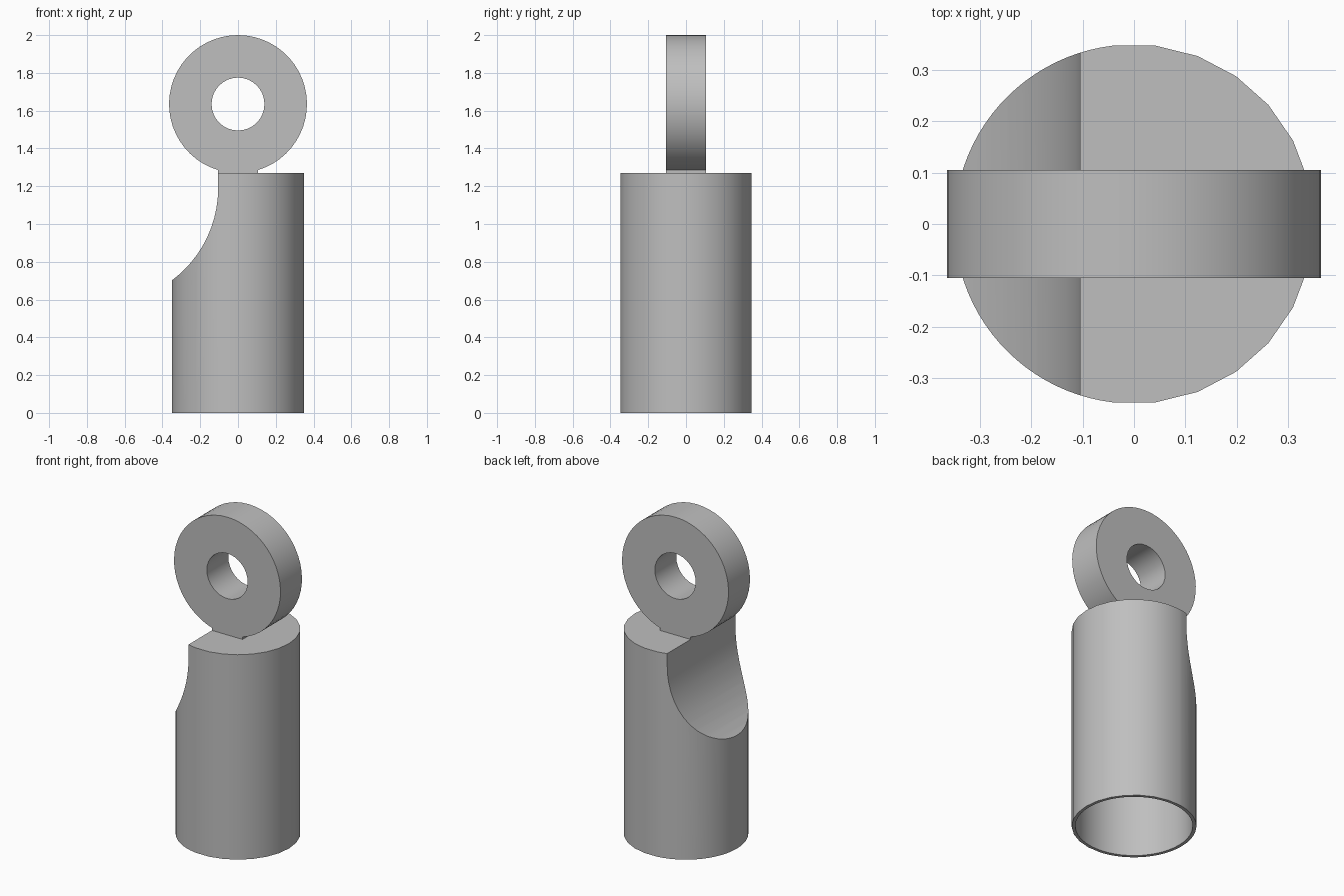
import bpy
import bmesh
from math import sin, cos, radians, asin, pi

if "Cube" in bpy.data.objects:
    bpy.data.objects.remove(bpy.data.objects["Cube"], do_unlink=True)

RADIUS, HEIGHT, WALL = 0.35, 1.27, 0.02
BORE_DEPTH = 0.65
LUG_R, LUG_HOLE, LUG_HALF = 0.365, 0.14, 0.105
LUG_Z = 2 - LUG_R
STEP = 2 * pi / 26

grey = bpy.data.materials.new("plain_grey")
grey.use_nodes = True
grey.diffuse_color = (0.52, 0.52, 0.52, 1)
grey.node_tree.nodes["Principled BSDF"].inputs["Base Color"].default_value = grey.diffuse_color


def prism(name, outline, axis, low, high):
    """Extrude a 2D outline along y (outline in x, z) or z (outline in x, y)."""
    def place(p, d):
        return (p[0], d, p[1]) if axis == "y" else (p[0], p[1], d)
    bm = bmesh.new()
    ends = [[bm.verts.new(place(p, d)) for p in outline] for d in (low, high)]
    bm.faces.new(ends[0])
    bm.faces.new(ends[1])
    n = len(outline)
    for i in range(n):
        j = (i + 1) % n
        bm.faces.new((ends[0][i], ends[0][j], ends[1][j], ends[1][i]))
    bmesh.ops.recalc_face_normals(bm, faces=bm.faces)
    mesh = bpy.data.meshes.new(name)
    bm.to_mesh(mesh)
    bm.free()
    mesh.materials.append(grey)
    obj = bpy.data.objects.new(name, mesh)
    bpy.context.collection.objects.link(obj)
    return obj


def circle(r, n, z=0):
    return [(r * cos(2 * pi * i / n), z + r * sin(2 * pi * i / n)) for i in range(n)]


def cut(obj, cutter):
    mod = obj.modifiers.new("cut", "BOOLEAN")
    mod.operation = "DIFFERENCE"
    mod.solver = "EXACT"
    mod.object = cutter
    bpy.context.view_layer.objects.active = obj
    bpy.ops.object.modifier_apply(modifier=mod.name)
    bpy.data.objects.remove(cutter, do_unlink=True)


# Cylindrical sleeve, finer on the scooped side
angles = [i * STEP for i in range(-7, 8)]
first, last = angles[-1], 2 * pi + angles[0]
angles += [first + (last - first) * i / 44 for i in range(1, 44)]
body = prism("sleeve_body", [(RADIUS * cos(a), RADIUS * sin(a)) for a in angles], "z", 0, HEIGHT)

# Blind bore from below
cut(body, prism("bore_cutter", circle(RADIUS - WALL, 52), "z", -0.1, BORE_DEPTH))

# Curved scoop on the right side
scoop_r, scoop_z = 0.61, 1.19
cx = -LUG_HALF - scoop_r
scoop = [(cx + scoop_r * cos(a), scoop_z + scoop_r * sin(a))
         for a in (radians(-5 * i) for i in range(19))]
scoop += [(cx, HEIGHT + 0.1), (-LUG_HALF, HEIGHT + 0.1)]
cut(body, prism("scoop_cutter", scoop, "y", -0.6, 0.6))

# Eye lug with a short square neck joining the sleeve
gap = asin(LUG_HALF / LUG_R)
start, sweep = gap - pi / 2, 2 * pi - 2 * gap
lug_outline = [(LUG_R * cos(start + sweep * i / 48), LUG_Z + LUG_R * sin(start + sweep * i / 48))
               for i in range(49)]
lug_outline += [(-LUG_HALF, HEIGHT), (LUG_HALF, HEIGHT)]
lug = prism("eye_lug", lug_outline, "y", -LUG_HALF, LUG_HALF)
cut(lug, prism("eye_cutter", circle(LUG_HOLE, 32, LUG_Z), "y", -0.3, 0.3))

# Smooth curved walls, crisp edges
for obj in (body, lug):
    bpy.ops.object.select_all(action="DESELECT")
    obj.select_set(True)
    bpy.context.view_layer.objects.active = obj
    bpy.ops.object.shade_smooth_by_angle(angle=radians(30))
